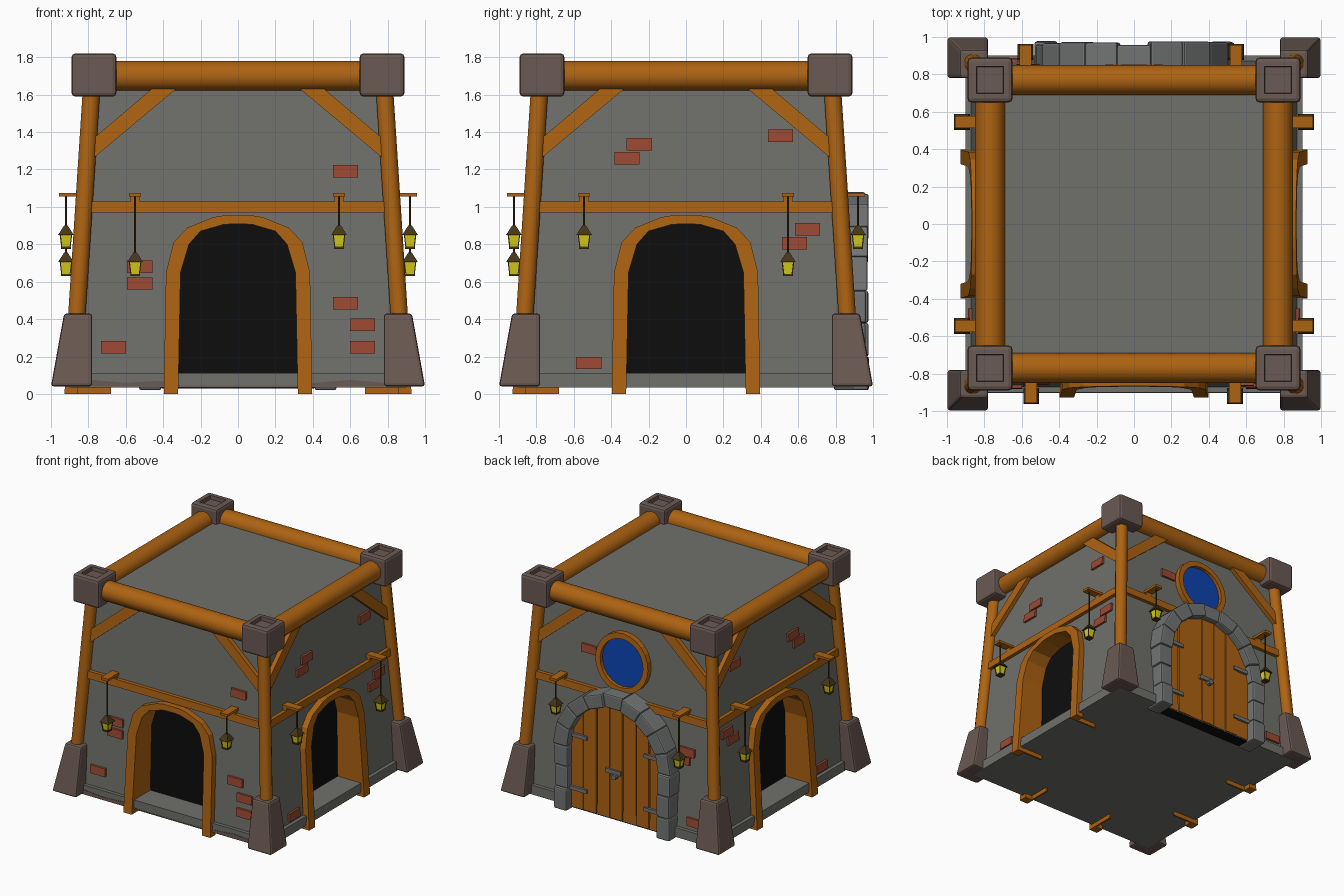
import bpy, bmesh, math, random
from mathutils import Vector

if "Cube" in bpy.data.objects:
    bpy.data.objects.remove(bpy.data.objects["Cube"])
random.seed(4)

def material(name, *c):
    m = bpy.data.materials.new(name)
    m.diffuse_color = (*c, 1)
    m.use_nodes = True
    m.node_tree.nodes["Principled BSDF"].inputs["Base Color"].default_value = m.diffuse_color
    return m

WOOD = material("orange wood", .42, .125, .006)
WALL = material("grey plaster", .16, .16, .145)
CORNER = material("brown stone", .145, .10, .085)
STONE = material("grey stone", .17, .175, .175)
BLACK = material("black", .004, .004, .004)
BRICK = material("red brick", .33, .067, .032)
BLUE = material("blue glass", .004, .055, .42)
YELLOW = material("yellow light", .72, .64, .01)
IRON = material("dark iron", .06, .036, .01)

# Each wall has a frame (u along wall, o outward, z up)
SIDES = {"front": lambda u, o, z: (u, -o, z), "back": lambda u, o, z: (u, o, z),
         "right": lambda u, o, z: (o, u, z), "left": lambda u, o, z: (-o, u, z)}

def wall(z):
    return .878 - .064 * z

def finish(name, bm, mat, bevel=0, smooth=False):
    bmesh.ops.recalc_face_normals(bm, faces=bm.faces)
    me = bpy.data.meshes.new(name)
    bm.to_mesh(me)
    bm.free()
    me.materials.append(mat)
    ob = bpy.data.objects.new(name, me)
    bpy.context.collection.objects.link(ob)
    if smooth:
        me.polygons.foreach_set("use_smooth", [True] * len(me.polygons))
        me.set_sharp_from_angle(angle=math.radians(40))
    if bevel:
        b = ob.modifiers.new("bevel", "BEVEL")
        b.width, b.segments = bevel, 2
    return ob

def mesh(name, verts, faces, mat, bevel=0):
    bm = bmesh.new()
    vs = [bm.verts.new(v) for v in verts]
    for f in faces:
        bm.faces.new([vs[i] for i in f])
    return finish(name, bm, mat, bevel)

def prism(name, side, prof, o0, o1, mat, lean=True, bevel=0):
    """Extrude a (u, z) outline outward; offsets follow the wall slope if lean."""
    n = len(prof)
    vs = [SIDES[side](u, o + (wall(z) if lean else 0), z) for o in (o0, o1) for u, z in prof]
    fs = [range(n), range(n, 2 * n)] + [(i, (i + 1) % n, n + (i + 1) % n, n + i) for i in range(n)]
    return mesh(name, vs, fs, mat, bevel)

def band(name, side, outer, inner, o0, o1, mat, closed=False, deep=None):
    """Frame between two outlines; deep gives a fixed back plane."""
    n = len(outer)
    vs = []
    for o, back in ((o0, True), (o1, False)):
        for prof in (outer, inner):
            vs += [SIDES[side](u, deep if back and deep else o + wall(z), z) for u, z in prof]
    fs = []
    for i in range(n if closed else n - 1):
        j = (i + 1) % n
        for a, b in ((0, n), (n, 3 * n), (3 * n, 2 * n), (2 * n, 0)):
            fs.append((a + i, a + j, b + j, b + i))
    if not closed:
        fs += [(i, n + i, 3 * n + i, 2 * n + i) for i in (0, n - 1)]
    return mesh(name, vs, fs, mat)

def frustum(name, lo, hi, mat, bevel=0):
    """lo/hi = (x0, x1, y0, y1, z)"""
    vs = [(x, y, r[4]) for r in (lo, hi)
          for x, y in ((r[0], r[2]), (r[1], r[2]), (r[1], r[3]), (r[0], r[3]))]
    fs = [(0, 1, 2, 3), (4, 5, 6, 7)] + [(i, (i + 1) % 4, 4 + (i + 1) % 4, 4 + i) for i in range(4)]
    return mesh(name, vs, fs, mat, bevel)

def rod(name, a, b, r, mat, n=12):
    a, b = Vector(a), Vector(b)
    bm = bmesh.new()
    bmesh.ops.create_cone(bm, cap_ends=True, segments=n, radius1=r, radius2=r, depth=(b - a).length)
    bm.transform((b - a).to_track_quat('Z', 'Y').to_matrix().to_4x4())
    bmesh.ops.translate(bm, verts=bm.verts, vec=(a + b) / 2)
    return finish(name, bm, mat, smooth=True)

def rect(u, z, w, h):
    return [(u - w / 2, z - h / 2), (u + w / 2, z - h / 2), (u + w / 2, z + h / 2), (u - w / 2, z + h / 2)]

def mirrored(half):
    return half + [(-u, z) for u, z in reversed(half)]

# Body and plinth
b0, b1 = wall(.1), wall(1.7)
body = frustum("walls", (-b0, b0, -b0, b0, .1), (-b1, b1, -b1, b1, 1.7), WALL)
frustum("plinth", (-.9, .9, -.9, .9, .035), (-.9, .9, -.9, .9, .112), WALL)
mud = [(-.78, .04), (.78, .04), (.78, .06), (.6, .075), (.42, .06), (.3, .045),
       (-.3, .045), (-.42, .07), (-.6, .06), (-.78, .075)]
prism("mud_stain", "front", mud, .9, .903, CORNER, lean=False)

# Arched doorways on three sides
outer = mirrored([(.397, 0), (.385, .65), (.345, .81), (.27, .89), (.13, .945), (.07, .955)])
inner = mirrored([(.32, 0), (.307, .65), (.262, .8), (.2, .87), (.08, .905), (.04, .908)])
lining = [(u * 1.045, z * 1.015) for u, z in inner]
cut = [(u * 1.02, z * 1.008) for u, z in inner]
for s in ("front", "right", "left"):
    c = prism(s + "_doorway_cutter", s, cut, .68, 1.1, BLACK, lean=False)
    c.hide_render = True
    c.hide_viewport = True
    m = body.modifiers.new(s, "BOOLEAN")
    m.operation, m.object, m.solver = "DIFFERENCE", c, "EXACT"
    band(s + "_arch_trim", s, outer, inner, -.02, .05, WOOD)
    band(s + "_arch_lining", s, lining, inner, 0, .02, WOOD, deep=.68)
    prism(s + "_dark_doorway", s, [(u, max(z, .1)) for u, z in cut], .682, .688, BLACK, lean=False)

# Timber frame on every side
for s, f in SIDES.items():
    rod(s + "_top_beam", f(-.7, .77, 1.7), f(.7, .77, 1.7), .08, WOOD)
    prism(s + "_rail", s, rect(0, 1, 1.6, .06), -.02, .03, WOOD)
    for k in (-1, 1):
        brace = [(k * u, z) for u, z in ((.78, 1.255), (.78, 1.36), (.45, 1.64), (.32, 1.64))]
        prism(s + "_brace", s, brace, -.02, .035, WOOD)

# Corner posts, stone feet and caps
for i in (-1, 1):
    for j in (-1, 1):
        rod("corner_post", (i * .885, j * .885, .06), (i * .782, j * .782, 1.65), .048, WOOD)
        lo = sorted((i * .78, i)) + sorted((j * .78, j)) + [.04]
        hi = sorted((i * .78, i * .93)) + sorted((j * .78, j * .93)) + [.43]
        frustum("corner_foot", lo, hi, CORNER, .015)
        bm = bmesh.new()
        bmesh.ops.create_cube(bm, size=1)
        bmesh.ops.scale(bm, verts=bm.verts, vec=(.24, .24, .23))
        bmesh.ops.translate(bm, verts=bm.verts, vec=(i * .77, j * .77, 1.705))
        bmesh.ops.bevel(bm, geom=bm.edges[:], offset=.02, segments=2, affect='EDGES', profile=.5)
        top = max(bm.faces, key=lambda q: q.calc_center_median().z)
        bmesh.ops.inset_region(bm, faces=[top], thickness=.04)
        bmesh.ops.inset_region(bm, faces=[top], thickness=.004, depth=-.03)
        finish("corner_cap", bm, CORNER)

# Bricks showing through the plaster
side_bricks = [(-.25, 1.335), (-.315, 1.26), (.505, 1.38), (.65, .88), (.58, .805), (-.52, .165)]
BRICKS = {"front": [(.575, 1.19), (-.525, .68), (-.525, .59), (-.665, .25), (.575, .485), (.665, .37), (.665, .25)],
          "right": side_bricks, "left": side_bricks,
          "back": [(.32, 1.32), (-.6, .73), (-.56, .66), (-.69, .18)]}
for s, spots in BRICKS.items():
    for u, z in spots:
        prism(s + "_brick", s, rect(u, z, .135, .066), -.02, .018, BRICK)

# Hanging lanterns: (u, bottom height)
LANTERNS = {"front": [(-.55, .63), (.54, .775)], "right": [(-.545, .775), (.545, .63)],
            "left": [(-.545, .775), (.545, .63)], "back": [(-.58, .63), (.545, .775)]}
for s, spots in LANTERNS.items():
    for u, zb in spots:
        prism(s + "_lantern_bracket", s, rect(u, 1.065, .064, .02), .8, .957, WOOD, lean=False)
        prism(s + "_bracket_block", s, rect(u, 1.045, .05, .04), .8, .84, WOOD, lean=False)
        x, y, _ = SIDES[s](u, .92, 0)
        sq = lambda h, z: (x - h, x + h, y - h, y + h, z)
        rod("lantern_rod", (x, y, zb + .11), (x, y, 1.06), .006, IRON, 6)
        frustum("lantern_base", sq(.026, zb), sq(.026, zb + .012), IRON)
        frustum("lantern_glass", sq(.02, zb + .01), sq(.03, zb + .08), YELLOW)
        frustum("lantern_roof", sq(.042, zb + .075), sq(.01, zb + .125), IRON)
        for i in (-1, 1):
            for j in (-1, 1):
                rod("lantern_bar", (x + i * .021, y + j * .021, zb), (x + i * .031, y + j * .031, zb + .08), .004, IRON, 4)

# Back plank door
def door_top(u):
    return .55 + .43 * math.sqrt(max(0, 1 - (u / .43) ** 2))
N = 7
for i in range(N):
    u0, u1 = -.42 + .84 * i / N + .004, -.42 + .84 * (i + 1) / N - .004
    um = (u0 + u1) / 2
    plank = [(u0, .04), (u1, .04), (u1, door_top(u1)), (um, door_top(um)), (u0, door_top(u0))]
    prism("door_plank", "back", plank, .79, .905 + .006 * (i % 2), WOOD, lean=False)
prism("door_threshold_shadow", "back", rect(0, .032, .82, .006), .8, .9, BLACK, lean=False)
for k in (-1, 1):
    for z in (.2, .64):
        prism("door_hinge", "back", rect(k * .34, z, .16, .03), .9, .925, STONE, lean=False)
prism("door_lock_plate", "back", rect(.02, .43, .14, .035), .9, .925, STONE, lean=False)
rod("door_knob", (0, .9, .4), (0, .95, .4), .022, STONE, 8)

# Back stone arch: leg blocks then voussoirs
def arch_point(a, rx, rz):
    return (rx * math.cos(a), .55 + rz * math.sin(a))
blocks = []
for k in (-1, 1):
    for z0, z1 in ((.02, .2), (.2, .38), (.38, .55)):
        w = random.uniform(-.012, .012)
        blocks.append([(k * .41, z0), (k * (.535 + w), z0), (k * (.535 + w), z1), (k * .41, z1)])
for i in range(9):
    a0, a1 = math.pi * i / 9, math.pi * (i + 1) / 9
    r = random.uniform(-.012, .006)
    blocks.append([arch_point(a0, .41, .42), arch_point(a0, .535 + r, .54 + r),
                   arch_point(a1, .535 + r, .54 + r), arch_point(a1, .41, .42)])
for p in blocks:
    prism("arch_stone", "back", p, .79, random.uniform(.955, .98), STONE, lean=False, bevel=.012)

# Round back window
def circle(r):
    return [(r * math.cos(t * math.pi / 12), 1.3 + r * math.sin(t * math.pi / 12)) for t in range(24)]
prism("round_window_glass", "back", circle(.2), .008, .016, BLUE)
band("round_window_frame", "back", circle(.24), circle(.195), -.02, .045, WOOD, closed=True)
